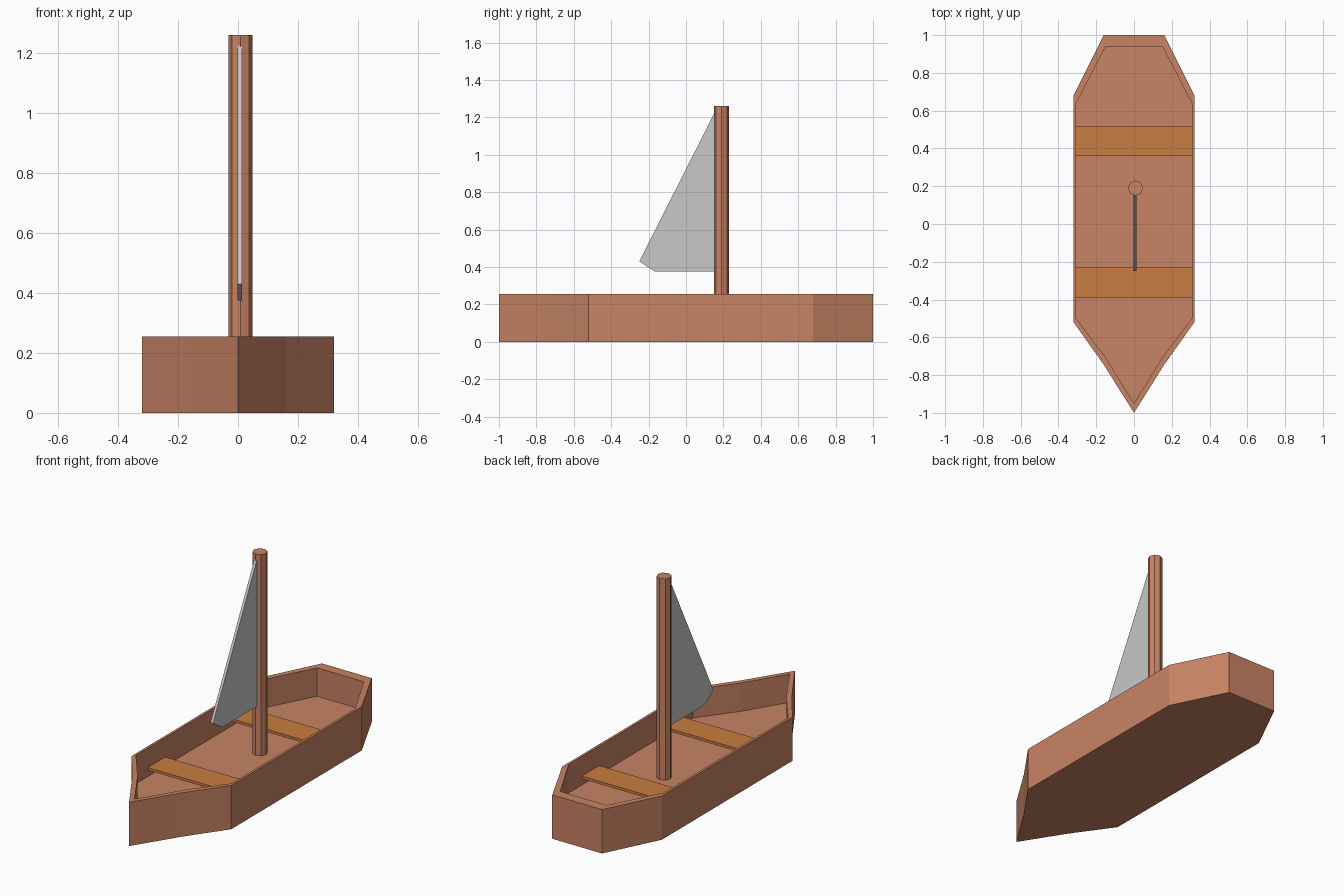
import bpy, bmesh, math

cube = bpy.data.objects.get("Cube")
if cube:
    bpy.data.objects.remove(cube, do_unlink=True)


def make_material(name, color):
    mat = bpy.data.materials.new(name)
    mat.use_nodes = True
    mat.diffuse_color = (*color, 1)
    bsdf = mat.node_tree.nodes["Principled BSDF"]
    bsdf.inputs["Base Color"].default_value = (*color, 1)
    bsdf.inputs["Roughness"].default_value = 0.8
    return mat


hull_wood = make_material("reddish wood", (0.578, 0.227, 0.127))
seat_wood = make_material("golden wood", (0.578, 0.205, 0.05))
sail_cloth = make_material("pale grey cloth", (0.578, 0.578, 0.578))


def finish(bm, name, mat):
    bmesh.ops.recalc_face_normals(bm, faces=bm.faces)
    mesh = bpy.data.meshes.new(name)
    bm.to_mesh(mesh)
    bm.free()
    mesh.materials.append(mat)
    obj = bpy.data.objects.new(name, mesh)
    bpy.context.collection.objects.link(obj)
    return obj


def outline(half):
    """Mirror a half outline, running bow to stern, into a closed loop."""
    return half + [(-x, y) for x, y in reversed(half) if x > 0]


def add_loop(bm, points, z):
    return [bm.verts.new((x, y, z)) for x, y in points]


def bridge(bm, a, b):
    for i in range(len(a)):
        j = (i + 1) % len(a)
        bm.faces.new((a[i], a[j], b[j], b[i]))


# Hull: pointed bow, flat stern, thin walls and a sunken floor
RIM, FLOOR = 0.255, 0.09
outer = outline([(0, -1), (0.16, -0.745), (0.32, -0.52), (0.32, 0.68), (0.16, 1)])
inner = outline([(0, -0.95), (0.148, -0.71), (0.306, -0.5), (0.306, 0.64), (0.15, 0.94)])
bm = bmesh.new()
loops = [add_loop(bm, outer, 0), add_loop(bm, outer, RIM),
         add_loop(bm, inner, RIM), add_loop(bm, inner, FLOOR)]
for lower, upper in zip(loops, loops[1:]):
    bridge(bm, lower, upper)
bm.faces.new(loops[0])
bm.faces.new(loops[-1])
finish(bm, "hull", hull_wood)


# Seats: two planks spanning the hull
def add_seat(name, y):
    bm = bmesh.new()
    bmesh.ops.create_cube(bm, size=1)
    bmesh.ops.scale(bm, vec=(0.612, 0.16, 0.016), verts=bm.verts)
    bmesh.ops.translate(bm, vec=(0, y, 0.134), verts=bm.verts)
    finish(bm, name, seat_wood)


add_seat("front_seat", -0.31)
add_seat("rear_seat", 0.44)

# Mast: eight-sided post standing on the floor
MAST_X, MAST_Y, MAST_TOP = 0.008, 0.19, 1.26
bm = bmesh.new()
bmesh.ops.create_cone(bm, cap_ends=True, segments=8, radius1=0.04, radius2=0.04,
                      depth=MAST_TOP - FLOOR)
bmesh.ops.translate(bm, vec=(MAST_X, MAST_Y, (MAST_TOP + FLOOR) / 2), verts=bm.verts)
finish(bm, "mast", hull_wood)

# Sail: thin sheet with a clipped lower corner, tucked into the mast
bm = bmesh.new()
profile = [(0.17, 0.375), (-0.165, 0.375), (-0.25, 0.43), (0.155, 1.23), (0.17, 1.23)]
sides = [[bm.verts.new((x, y, z)) for y, z in profile] for x in (-0.002, 0.014)]
bridge(bm, *sides)
for side in sides:
    bm.faces.new(side)
finish(bm, "sail", sail_cloth)
